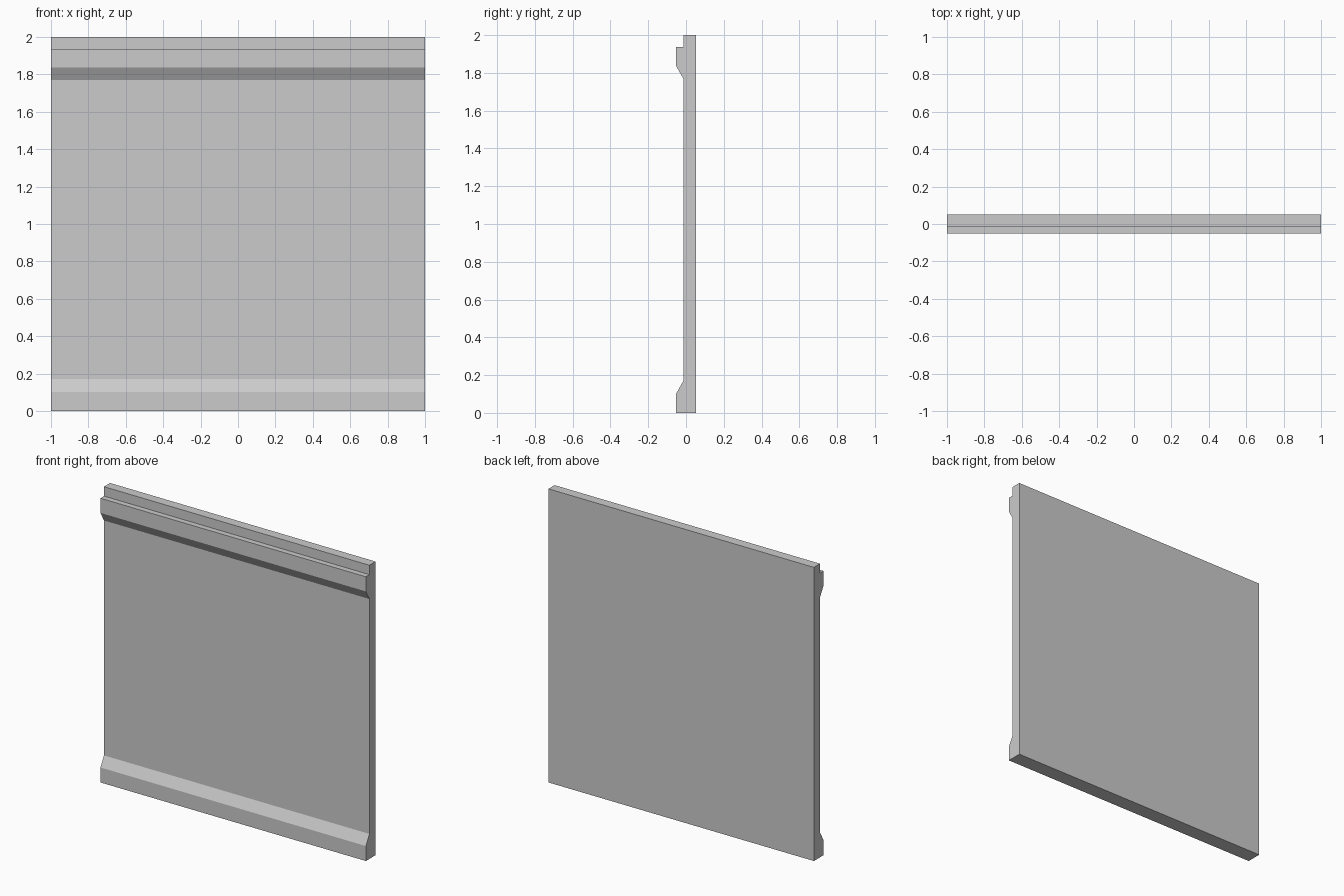
import bpy, bmesh

if "Cube" in bpy.data.objects:
    bpy.data.objects.remove(bpy.data.objects["Cube"])

# Side profile of the wall panel as (y, z): flat back, base ledge, top ledge with a step
BACK, FACE, LEDGE = 0.052, -0.014, -0.052
profile = [
    (BACK, 0), (BACK, 2), (FACE, 2), (FACE, 1.936),
    (LEDGE, 1.936), (LEDGE, 1.836), (FACE, 1.77),
    (FACE, 0.17), (LEDGE, 0.102), (LEDGE, 0),
]

# Extrude the profile along x into a solid panel
bm = bmesh.new()
section = bm.faces.new([bm.verts.new((-1, y, z)) for y, z in profile])
extruded = bmesh.ops.extrude_face_region(bm, geom=[section], use_keep_orig=True)
moved = [g for g in extruded["geom"] if isinstance(g, bmesh.types.BMVert)]
bmesh.ops.translate(bm, verts=moved, vec=(2, 0, 0))
bmesh.ops.recalc_face_normals(bm, faces=bm.faces)

mesh = bpy.data.meshes.new("wall_panel")
bm.to_mesh(mesh)
bm.free()
bpy.context.collection.objects.link(bpy.data.objects.new("wall_panel", mesh))
